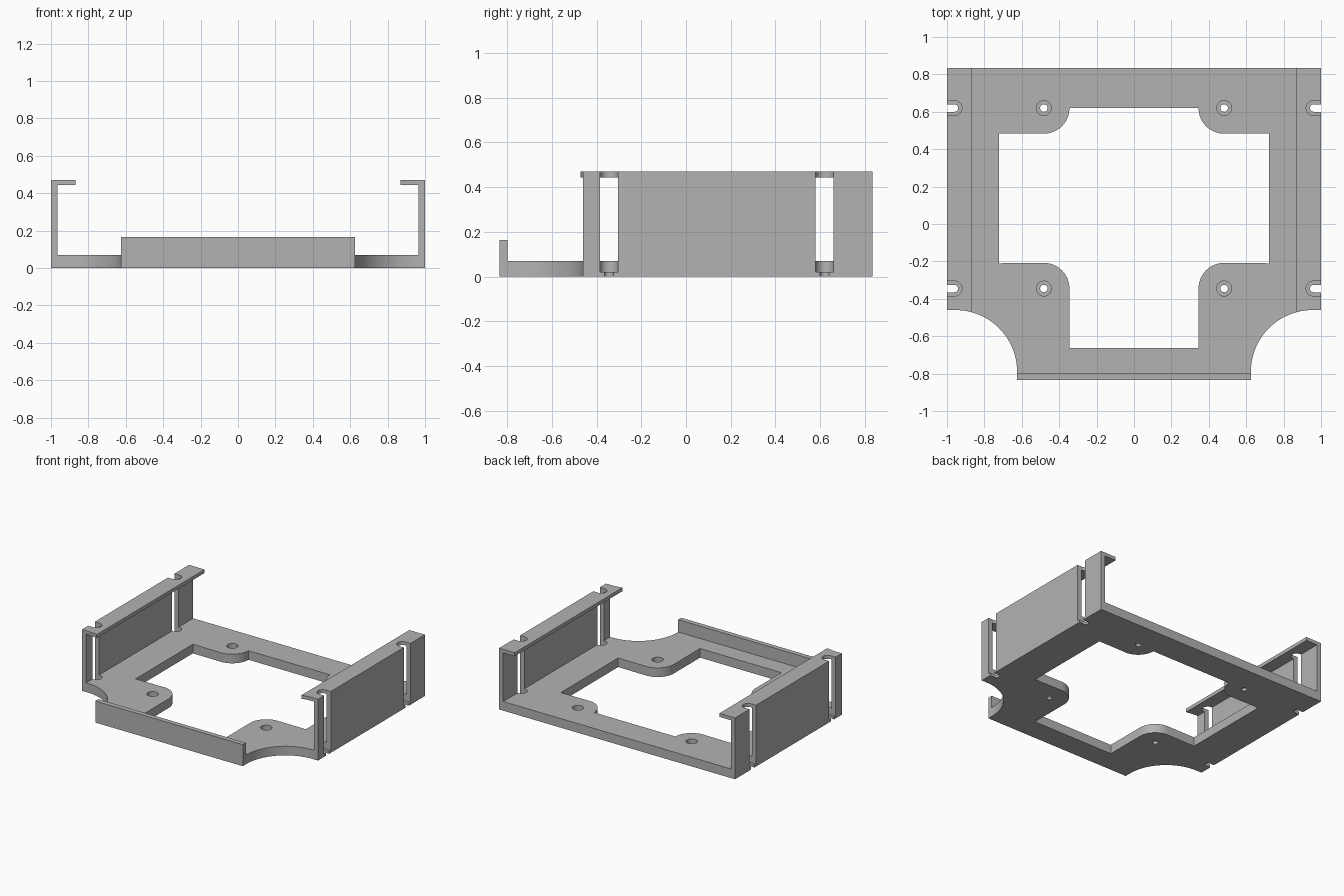
import bpy, bmesh
from math import sin, cos, pi

if "Cube" in bpy.data.objects:
    bpy.data.objects.remove(bpy.data.objects["Cube"])

grey = bpy.data.materials.new("plain grey")
grey.use_nodes = True
grey.diffuse_color = (0.45, 0.45, 0.45, 1)
grey.node_tree.nodes["Principled BSDF"].inputs["Base Color"].default_value = (0.45, 0.45, 0.45, 1)

DEPTH = 0.835            # half depth of the frame
HOLE_X, HOLE_R = 0.482, 0.04
ROWS = (0.62, -0.345)    # y of the rear and front fixing points


def prism(name, points, low, high, axis="Z"):
    """Extrude a closed outline along z, or an x-z outline along y."""
    place = (lambda p, t: (p[0], p[1], t)) if axis == "Z" else (lambda p, t: (p[0], t, p[1]))
    bm = bmesh.new()
    face = bm.faces.new([bm.verts.new(place(p, low)) for p in points])
    top = bmesh.ops.extrude_face_region(bm, geom=[face])["geom"]
    shift = (0, 0, high - low) if axis == "Z" else (0, high - low, 0)
    bmesh.ops.translate(bm, vec=shift, verts=[v for v in top if isinstance(v, bmesh.types.BMVert)])
    bmesh.ops.recalc_face_normals(bm, faces=bm.faces)
    mesh = bpy.data.meshes.new(name)
    bm.to_mesh(mesh)
    bm.free()
    mesh.materials.append(grey)
    obj = bpy.data.objects.new(name, mesh)
    bpy.context.collection.objects.link(obj)
    return obj


def arc(cx, cy, r, start, end, steps=16):
    return [(cx + r * cos(start + (end - start) * i / steps),
             cy + r * sin(start + (end - start) * i / steps)) for i in range(steps + 1)]


def rect(x0, x1, y0, y1):
    return [(x0, y0), (x1, y0), (x1, y1), (x0, y1)]


def mirror_x(points):
    return [(-x, y) for x, y in reversed(points)]


def combine(target, tool, operation="DIFFERENCE"):
    mod = target.modifiers.new(tool.name, "BOOLEAN")
    mod.operation, mod.solver, mod.object = operation, "EXACT", tool
    graph = bpy.context.evaluated_depsgraph_get()
    mesh = bpy.data.meshes.new_from_object(target.evaluated_get(graph))
    target.modifiers.clear()
    target.data = mesh
    bpy.data.objects.remove(tool)


# Channel-shaped tray: floor, side walls and inward top lips
half = [(1, 0), (1, 0.47), (0.868, 0.47), (0.868, 0.443), (0.965, 0.443), (0.965, 0.07)]
frame = prism("mounting_frame", half + mirror_x(half), -DEPTH, DEPTH, "Y")

# Low front ledge
combine(frame, prism("front_ledge", rect(-0.7, 0.7, -DEPTH, -0.798), 0.03, 0.165), "UNION")

# Scooped front corners
scoop = [(0.625, -1), *arc(0.955, -0.79, 0.33, pi, pi / 2, 24), (1.1, -0.46), (1.1, -1)]
for outline in (scoop, mirror_x(scoop)):
    combine(frame, prism("corner_scoop", outline, -0.1, 0.6))

# Cross-shaped floor opening with a rounded tab round each fixing point
tab = HOLE_X - 0.345
right = [(0.345, -0.663), *arc(HOLE_X, ROWS[1], tab, pi, pi / 2), (0.722, -0.21),
         (0.722, 0.485), *arc(HOLE_X, ROWS[0], tab, 1.5 * pi, pi)]
combine(frame, prism("floor_opening", right + mirror_x(right), -0.1, 0.2))

# Counterbored holes in the tabs and stepped slots through the side walls
for y in ROWS:
    for side in (1, -1):
        for r, low in ((HOLE_R, 0.02), (HOLE_R / 2, -0.1)):
            hole = arc(side * HOLE_X, y, r, 0, 2 * pi, 24)[:-1]
            combine(frame, prism("fixing_hole", hole, low, 0.2))
            slot = [(1.1, y + r), *arc(0.96, y, r, pi / 2, 1.5 * pi), (1.1, y - r)]
            slot = slot if side > 0 else mirror_x(slot)
            combine(frame, prism("side_slot", slot, low, 0.6))

# Smooth the curved walls and keep the edges crisp
bpy.ops.object.select_all(action="DESELECT")
frame.select_set(True)
bpy.context.view_layer.objects.active = frame
bpy.ops.object.shade_smooth_by_angle(angle=0.5)
